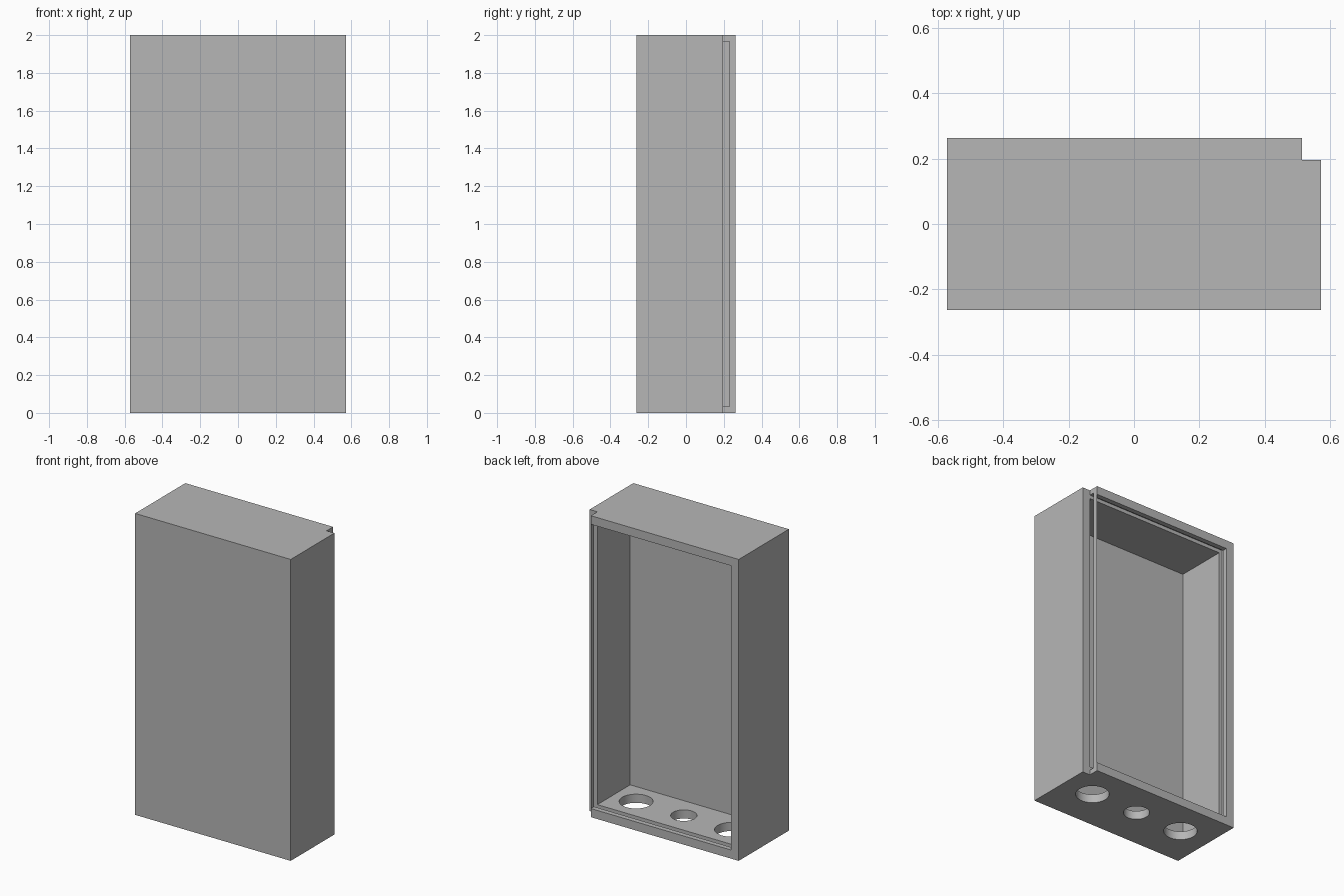
import bpy
import math

if "Cube" in bpy.data.objects:
    bpy.data.objects.remove(bpy.data.objects["Cube"])

grey = bpy.data.materials.new("plain grey")
grey.diffuse_color = (0.47, 0.47, 0.47, 1)
grey.use_nodes = True
grey.node_tree.nodes["Principled BSDF"].inputs["Base Color"].default_value = grey.diffuse_color


def box(name, x, y, z):
    """Box from (min, max) ranges on each axis."""
    ranges = (x, y, z)
    bpy.ops.mesh.primitive_cube_add(size=1, location=[(a + b) / 2 for a, b in ranges])
    ob = bpy.context.object
    ob.name = name
    ob.scale = [b - a for a, b in ranges]
    bpy.ops.object.transform_apply(location=True, rotation=False, scale=True)
    return ob


def cut(target, cutter):
    """Subtract the cutter from the target, then remove the cutter."""
    cutter.hide_render = True
    mod = target.modifiers.new("cut", "BOOLEAN")
    mod.operation = "DIFFERENCE"
    mod.solver = "EXACT"
    mod.object = cutter
    bpy.ops.object.select_all(action="DESELECT")
    target.select_set(True)
    bpy.context.view_layer.objects.active = target
    bpy.ops.object.modifier_apply(modifier=mod.name)
    bpy.data.objects.remove(cutter, do_unlink=True)


W, D, H = 0.571, 0.263, 2.0      # half width, half depth, height
WALL = 0.057                     # side wall thickness
GROOVE = 0.024                   # depth of the lid groove into the walls
LEDGE, LIP = 0.195, 0.23         # y range of the lid groove

# Solid body
case = box("enclosure_case", (-W, W), (-D, D), (0, H))
case.data.materials.append(grey)

# Main cavity, open at the back
cut(case, box("cavity_cutter", (-W + WALL, W - WALL), (-D + 0.114, 0.5),
              (WALL, H - WALL)))

# Lowered right wall where the lid slides in
cut(case, box("entry_cutter", (W - WALL, 1), (LEDGE, 0.5), (-0.5, H + 0.5)))

# Lid groove on the other three walls
cut(case, box("groove_cutter", (-W + WALL - GROOVE, 0.8), (LEDGE, LIP),
              (WALL - GROOVE, H - WALL + GROOVE)))

# Three round holes through the bottom wall
for x, radius in ((-0.35, 0.102), (0, 0.079), (0.35, 0.102)):
    bpy.ops.mesh.primitive_cylinder_add(vertices=64, radius=radius, depth=0.2,
                                        location=(x, 0.023, 0.03))
    cut(case, bpy.context.object)

bpy.ops.object.shade_smooth_by_angle(angle=math.radians(30))
